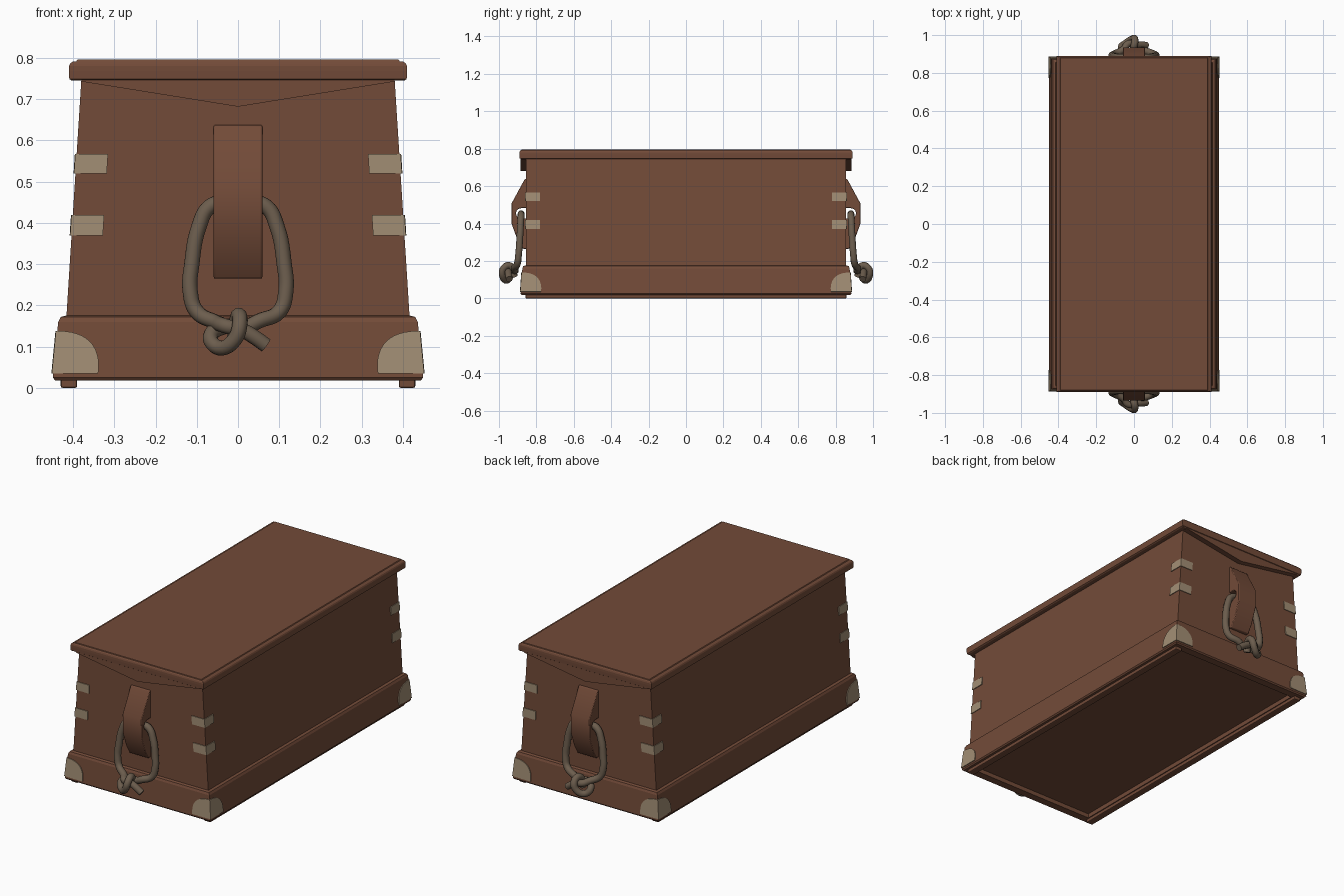
import bpy
import bmesh
from math import cos, sin, pi, radians

cube = bpy.data.objects.get("Cube")
if cube:
    bpy.data.objects.remove(cube, do_unlink=True)


def make_material(name, rgb):
    mat = bpy.data.materials.new(name)
    mat.use_nodes = True
    mat.diffuse_color = (*rgb, 1)
    bsdf = next(n for n in mat.node_tree.nodes if n.type == 'BSDF_PRINCIPLED')
    bsdf.inputs["Base Color"].default_value = (*rgb, 1)
    return mat


WOOD = make_material("reddish_brown_wood", (0.17, 0.07, 0.04))
METAL = make_material("dull_brass", (0.36, 0.27, 0.175))
ROPE = make_material("grey_brown_rope", (0.15, 0.11, 0.075))


def select_only(ob):
    bpy.ops.object.select_all(action='DESELECT')
    ob.select_set(True)
    bpy.context.view_layer.objects.active = ob


def finish(name, bm, mat):
    bmesh.ops.remove_doubles(bm, verts=bm.verts, dist=0.0001)
    bmesh.ops.recalc_face_normals(bm, faces=bm.faces)
    mesh = bpy.data.meshes.new(name)
    bm.to_mesh(mesh)
    bm.free()
    mesh.materials.append(mat)
    ob = bpy.data.objects.new(name, mesh)
    bpy.context.collection.objects.link(ob)
    return ob


def loft(name, rings, cx=0):
    """Stack rectangles given as (half width, half length, height)."""
    bm = bmesh.new()
    corners = [(-1, -1), (1, -1), (1, 1), (-1, 1)]
    loops = [[bm.verts.new((cx + hx * sx, hy * sy, z)) for sx, sy in corners]
             for hx, hy, z in rings]
    for a, b in zip(loops, loops[1:]):
        for i in range(4):
            j = (i + 1) % 4
            bm.faces.new((a[i], a[j], b[j], b[i]))
    bm.faces.new(loops[0])
    bm.faces.new(loops[-1])
    return finish(name, bm, WOOD)


def prism(name, outline, offset):
    """Extrude a closed outline of 3D points along an offset."""
    bm = bmesh.new()
    face = bm.faces.new([bm.verts.new(p) for p in outline])
    out = bmesh.ops.extrude_face_region(bm, geom=[face])
    verts = [v for v in out["geom"] if isinstance(v, bmesh.types.BMVert)]
    bmesh.ops.translate(bm, verts=verts, vec=offset)
    return finish(name, bm, WOOD)


def soften(ob, width):
    mod = ob.modifiers.new("soft_edges", 'BEVEL')
    mod.width = width
    mod.segments = 2
    mod.limit_method = 'ANGLE'
    mod.angle_limit = radians(50)


def corner_plate(name, outline, hx, hy, sx, sy):
    """Thin plate folded round a vertical corner; outline is (inset, height)."""
    bm = bmesh.new()
    gap = 0.001
    for on_end in (True, False):
        bm.faces.new([bm.verts.new((
            sx * (hx(z) + gap - (u if on_end else 0)),
            sy * (hy(z) + gap - (0 if on_end else u)), z)) for u, z in outline])
    ob = finish(name, bm, METAL)
    mod = ob.modifiers.new("thickness", 'SOLIDIFY')
    mod.thickness = 0.007
    mod.offset = 0


# Wall positions by height
def body_x(z):
    return 0.38 + (0.745 - z) * 0.063


def body_y(z):
    return 0.856


def plinth_x(z):
    return 0.449 - (z - 0.025) * 0.096


def plinth_y(z):
    return 0.884 - (z - 0.025) * 0.067


# Chest body, plinth with a shallow recess underneath, and lid
loft("chest_body", [(body_x(z), body_y(z), z) for z in (0.1, 0.75)])
loft("plinth", [(0.385, 0.835, 0.042), (0.385, 0.835, 0.018),
                (0.443, 0.878, 0.018), (0.449, 0.884, 0.025),
                (0.436, 0.875, 0.16), (0.43, 0.87, 0.172), (0.415, 0.857, 0.176)])
loft("lid", [(0.403, 0.883, 0.745), (0.409, 0.889, 0.749), (0.41, 0.89, 0.768),
             (0.41, 0.89, 0.78), (0.407, 0.888, 0.787), (0.401, 0.885, 0.791),
             (0.392, 0.882, 0.792), (0.389, 0.88, 0.796)])

# Runners under the long sides
for side, sx in (("left", 1), ("right", -1)):
    soften(loft(side + "_runner", [(0.02, 0.858, 0), (0.02, 0.858, 0.022)], sx * 0.41), 0.005)

# Metal corner shapes
arc = [(0.11 * cos(t) ** 0.85, 0.035 + 0.103 * sin(t) ** 0.8)
       for t in (i * pi / 24 for i in range(12))]
guard = [(0, 0.035)] + arc + [(0, 0.138)]
straps = {"upper": (0.52, 0.567), "lower": (0.37, 0.419)}

for end, sy in (("front", -1), ("back", 1)):
    for side, sx in (("left", 1), ("right", -1)):
        label = end + "_" + side
        corner_plate(label + "_corner_guard", guard, plinth_x, plinth_y, sx, sy)
        for level, (low, high) in straps.items():
            strap = [(0, low), (0.077, low), (0.077, high), (0, high)]
            corner_plate(label + "_" + level + "_strap", strap, body_x, body_y, sx, sy)

    # Pointed end board under the lid
    prism(end + "_lid_board",
          [(-0.38, sy * 0.85, 0.75), (-0.38, sy * 0.85, 0.743), (0, sy * 0.85, 0.682),
           (0.38, sy * 0.85, 0.743), (0.38, sy * 0.85, 0.75)], (0, sy * 0.036, 0))

    # Handle cleat with a bored notch for the rope
    profile = [(0.85, 0.265), (0.872, 0.265), (0.9, 0.31), (0.933, 0.4),
               (0.934, 0.505), (0.862, 0.638), (0.85, 0.638), (0.85, 0.483)]
    profile += [(0.882 + 0.027 * cos(t), 0.455 + 0.027 * sin(t))
                for t in (pi / 2 - i * pi / 8 for i in range(9))]
    profile += [(0.85, 0.428)]
    cleat = prism(end + "_handle_cleat",
                  [(-0.059, sy * y, z) for y, z in profile], (0.118, 0, 0))
    soften(cleat, 0.004)
    select_only(cleat)
    bpy.ops.object.shade_smooth_by_angle(angle=radians(35))

    # Rope loop: points are (x, distance outwards, height)
    half = [(0.03, 0.882, 0.45), (0.068, 0.882, 0.44), (0.095, 0.885, 0.39),
            (0.112, 0.89, 0.3), (0.116, 0.895, 0.235), (0.1, 0.902, 0.185)]
    left_tail = [(0.05, 0.918, 0.162), (0.02, 0.915, 0.148), (-0.035, 0.915, 0.148),
                 (-0.067, 0.935, 0.125), (-0.045, 0.957, 0.097), (-0.008, 0.98, 0.118),
                 (0.005, 0.977, 0.158), (0, 0.942, 0.175), (-0.01, 0.917, 0.115)]
    right_tail = [(-0.055, 0.925, 0.16), (-0.03, 0.955, 0.15), (0.01, 0.95, 0.14),
                  (0.04, 0.948, 0.123), (0.068, 0.945, 0.103)]
    mirrored = [(-x, y, z) for x, y, z in half]
    path = right_tail[::-1] + mirrored[::-1] + half + left_tail
    curve = bpy.data.curves.new(end + "_rope_handle", 'CURVE')
    curve.dimensions = '3D'
    curve.bevel_depth = 0.0185
    curve.bevel_resolution = 3
    curve.resolution_u = 6
    curve.use_fill_caps = True
    spline = curve.splines.new('BEZIER')
    spline.bezier_points.add(len(path) - 1)
    for point, (x, y, z) in zip(spline.bezier_points, path):
        point.co = (x, sy * y, z)
        point.handle_left_type = point.handle_right_type = 'AUTO'
    curve.materials.append(ROPE)
    rope = bpy.data.objects.new(end + "_rope_handle", curve)
    bpy.context.collection.objects.link(rope)
    select_only(rope)
    bpy.ops.object.convert(target='MESH')
    bpy.ops.object.shade_smooth_by_angle(angle=radians(50))
